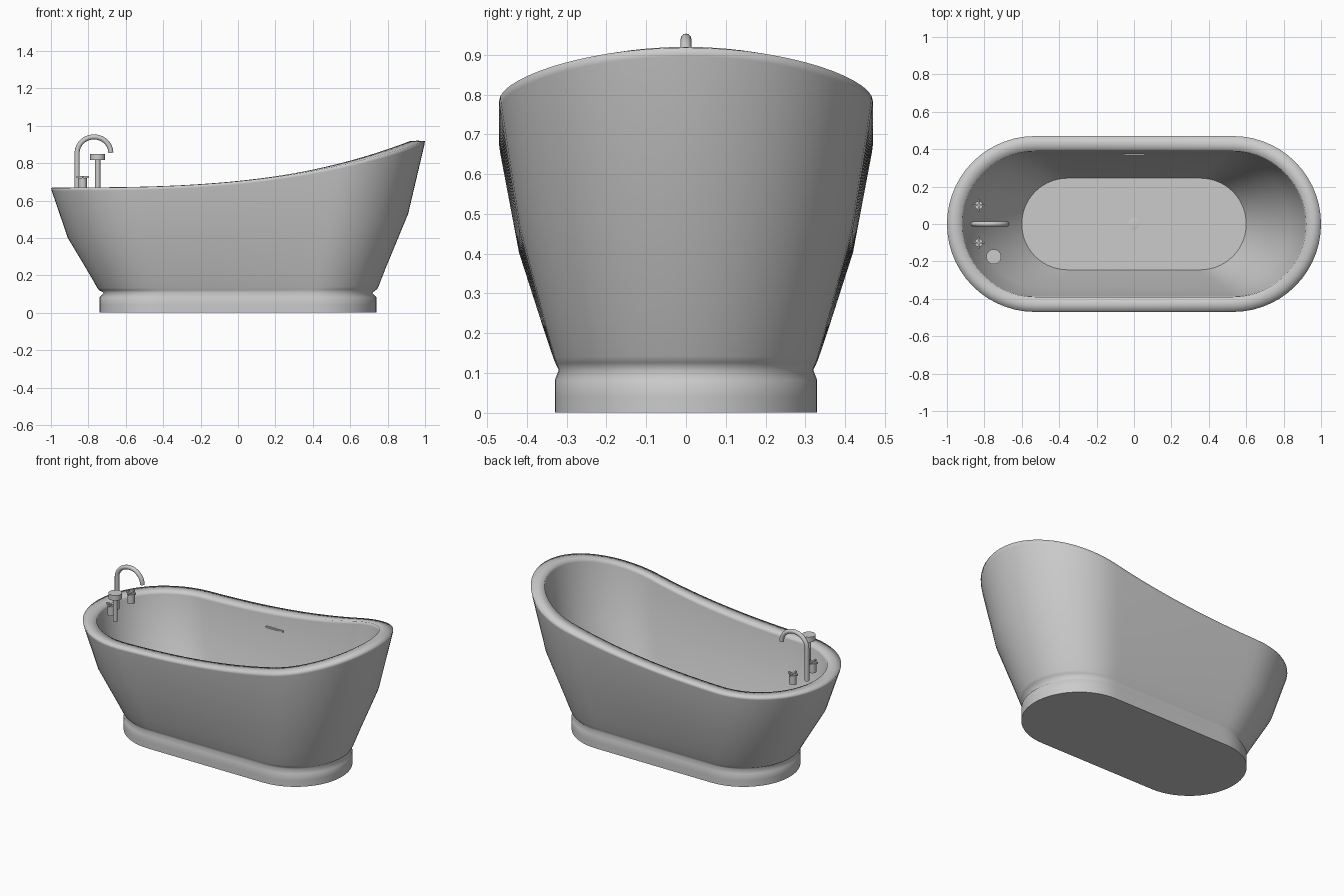
import bpy, bmesh, math
from mathutils import Vector

if "Cube" in bpy.data.objects:
    bpy.data.objects.remove(bpy.data.objects["Cube"])


def finish(bm, name, angle=30):
    bmesh.ops.recalc_face_normals(bm, faces=bm.faces)
    mesh = bpy.data.meshes.new(name)
    bm.to_mesh(mesh)
    bm.free()
    ob = bpy.data.objects.new(name, mesh)
    bpy.context.collection.objects.link(ob)
    bpy.ops.object.select_all(action='DESELECT')
    ob.select_set(True)
    bpy.context.view_layer.objects.active = ob
    bpy.ops.object.shade_smooth_by_angle(angle=math.radians(angle))
    return ob


def stadium(hx, hy, arc=28, straight=18):
    """Stadium outline: half circles joined by straight runs."""
    c, pts = hx - hy, []
    for side in (1, -1):
        for i in range(arc):
            a = -math.pi / 2 + math.pi * i / arc
            pts.append((side * (c + hy * math.cos(a)), side * hy * math.sin(a)))
        for i in range(straight):
            pts.append((side * (c - 2 * c * i / straight), side * hy))
    return pts


def rim_height(u):
    return 0.67 + 0.25 * max(0.0, (u + 1) / 2) ** 2.85


def loft(name, sections):
    """Each section: half x, half y, base z, share of the sloping rim height."""
    bm = bmesh.new()
    rings = []
    for hx, hy, z, t in sections:
        rings.append([bm.verts.new((x, y, z + t * (rim_height(x / hx) - 0.11)))
                      for x, y in stadium(hx, hy)])
    n = len(rings[0])
    for a, b in zip(rings, rings[1:]):
        for i in range(n):
            j = (i + 1) % n
            bm.faces.new((a[i], a[j], b[j], b[i]))
    # flat caps with crisp edges
    for ring in (rings[0], rings[-1]):
        for e in bm.faces.new(ring).edges:
            e.smooth = False
    return finish(bm, name, 120)


def lathe(name, loc, profile, n=24):
    """Solid of revolution about a vertical axis; profile is (radius, z)."""
    bm = bmesh.new()
    rings = [[bm.verts.new((loc[0] + r * math.cos(math.tau * i / n),
                            loc[1] + r * math.sin(math.tau * i / n), z))
              for i in range(n)] for r, z in profile]
    for a, b in zip(rings, rings[1:]):
        for i in range(n):
            j = (i + 1) % n
            bm.faces.new((a[i], a[j], b[j], b[i]))
    bm.faces.new(rings[0])
    bm.faces.new(rings[-1])
    return finish(bm, name)


def box(name, loc, size):
    bm = bmesh.new()
    bmesh.ops.create_cube(bm, size=1)
    for v in bm.verts:
        v.co = Vector(loc) + Vector([v.co[k] * size[k] for k in range(3)])
    return finish(bm, name)


# tub shell: plinth, neck, flared outside, rolled rim, inside, floor
FLOOR = 0.12
loft("bathtub", [
    (0.74, 0.33, 0.0, 0), (0.74, 0.33, 0.04, 0), (0.74, 0.33, 0.082, 0),
    (0.718, 0.32, 0.107, 0),
    (0.744, 0.327, 0.11, 0.02), (0.752, 0.332, 0.11, 0.04), (0.79, 0.355, 0.11, 0.16),
    (0.91, 0.42, 0.11, 0.518), (0.996, 0.468, 0.106, 0.975),
    (1.0, 0.47, 0.108, 1), (0.96, 0.43, 0.11, 1), (0.92, 0.39, 0.108, 1),
    (0.916, 0.388, 0.106, 0.975),
    (0.83, 0.345, 0.11, 0.518), (0.60, 0.245, FLOOR, 0)])

# drain and overflow slot
lathe("drain", (0, 0), [(0.03, FLOOR - 0.002), (0.03, FLOOR + 0.002), (0.025, FLOOR + 0.003)])
box("overflow_slot", (0, 0.371, 0.608), (0.12, 0.008, 0.01))

# gooseneck spout swept along a curve
path = [(-0.86, 0.65), (-0.86, 0.75)]
path += [(-0.77 - 0.09 * math.cos(math.pi * i / 24),
          0.855 + 0.085 * math.sin(math.pi * i / 24)) for i in range(25)]
curve = bpy.data.curves.new("spout", 'CURVE')
curve.dimensions = '3D'
curve.bevel_depth = 0.0135
curve.bevel_resolution = 4
curve.use_fill_caps = True
line = curve.splines.new('POLY')
line.points.add(len(path) - 1)
for p, (x, z) in zip(line.points, path):
    p.co = (x, 0, z, 1)
spout = bpy.data.objects.new("spout", curve)
bpy.context.collection.objects.link(spout)

# tap valves with cross handles
for side, label in ((1, "back"), (-1, "front")):
    y = 0.1 * side
    lathe(label + "_valve", (-0.83, y), [(0.022, 0.66), (0.022, 0.72)])
    box(label + "_handle_long", (-0.83, y, 0.725), (0.066, 0.01, 0.01))
    box(label + "_handle_cross", (-0.83, y, 0.725), (0.01, 0.066, 0.01))

# hand shower: stem and disc head
lathe("shower_stem", (-0.75, -0.175), [(0.014, 0.67), (0.014, 0.825)])
lathe("shower_head", (-0.75, -0.175), [(0.04, 0.817), (0.04, 0.85)], 32)
